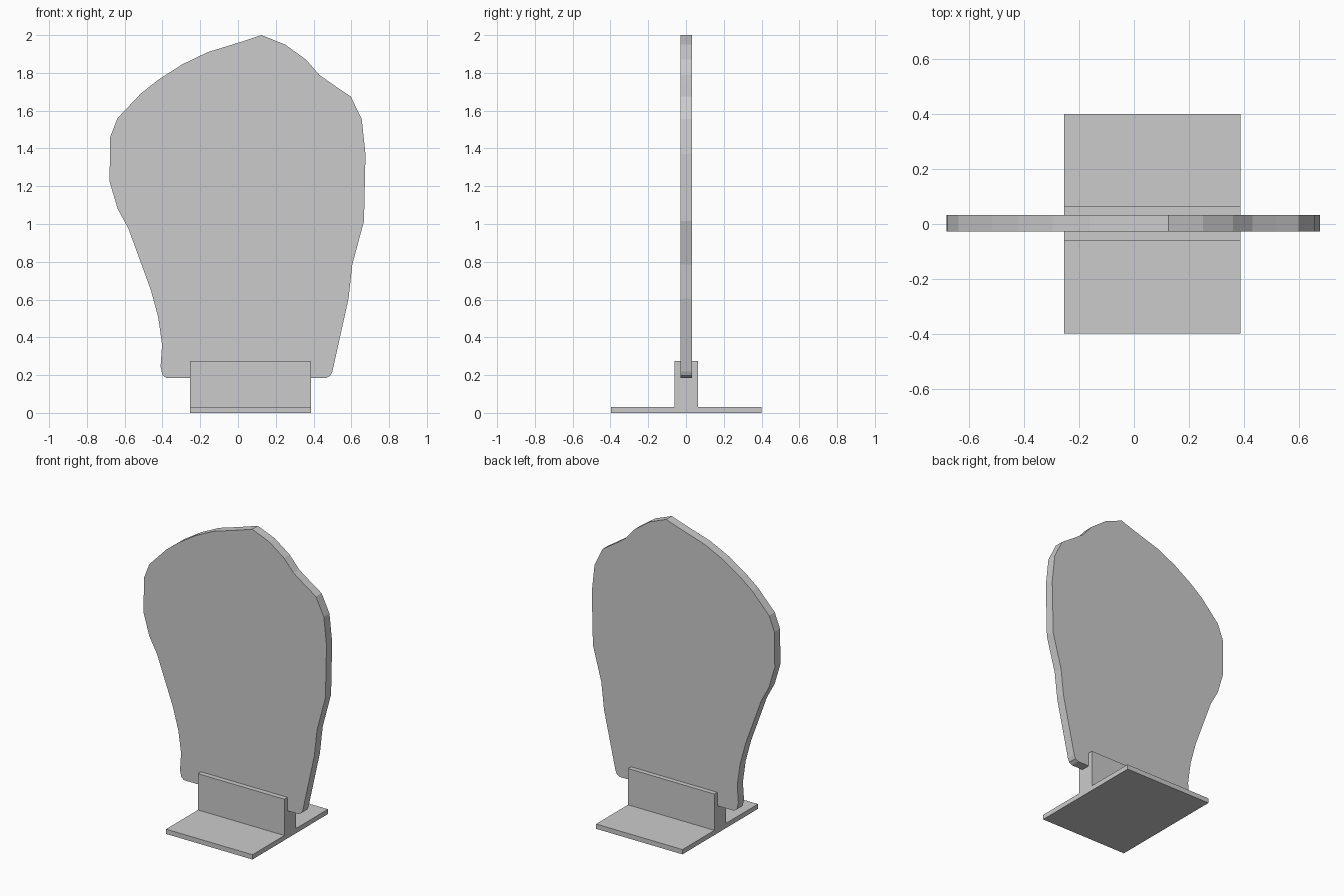
import bpy
import bmesh
from mathutils import Vector

if "Cube" in bpy.data.objects:
    bpy.data.objects.remove(bpy.data.objects["Cube"])


def extrude_profile(name, points, offset):
    """Fill a closed profile and extrude it along offset."""
    bm = bmesh.new()
    face = bm.faces.new([bm.verts.new(p) for p in points])
    new = bmesh.ops.extrude_face_region(bm, geom=[face])["geom"]
    moved = [v for v in new if isinstance(v, bmesh.types.BMVert)]
    bmesh.ops.translate(bm, verts=moved, vec=Vector(offset))
    bmesh.ops.recalc_face_normals(bm, faces=bm.faces)
    mesh = bpy.data.meshes.new(name)
    bm.to_mesh(mesh)
    bm.free()
    obj = bpy.data.objects.new(name, mesh)
    bpy.context.collection.objects.link(obj)
    return obj


# Flat standee panel: irregular cut-out outline (x, z), clockwise from the peak
outline = [
    (0.125, 2.0), (0.25, 1.95), (0.36, 1.87), (0.43, 1.79), (0.515, 1.73),
    (0.597, 1.675), (0.655, 1.555), (0.675, 1.37), (0.667, 1.015),
    (0.605, 0.785), (0.585, 0.605), (0.50, 0.22), (0.49, 0.198),
    (0.468, 0.185), (-0.38, 0.185), (-0.40, 0.2), (-0.41, 0.245),
    (-0.402, 0.36), (-0.422, 0.505), (-0.463, 0.655), (-0.58, 0.975),
    (-0.637, 1.08), (-0.68, 1.225), (-0.677, 1.46), (-0.638, 1.56),
    (-0.515, 1.69), (-0.42, 1.765), (-0.295, 1.845), (-0.16, 1.91),
    (-0.013, 1.955),
]
FRONT, BACK = -0.028, 0.032
extrude_profile("panel", [(x, FRONT, z) for x, z in outline],
                (0, BACK - FRONT, 0))

# Stand: base plate and slotted holder as one cross-section (y, z)
X0, X1 = -0.254, 0.386
section = [
    (-0.398, 0), (0.4, 0), (0.4, 0.032), (0.063, 0.032), (0.063, 0.275),
    (BACK, 0.275), (BACK, 0.184), (FRONT, 0.184), (FRONT, 0.275),
    (-0.061, 0.275), (-0.061, 0.032), (-0.398, 0.032),
]
extrude_profile("stand", [(X0, y, z) for y, z in section], (X1 - X0, 0, 0))
